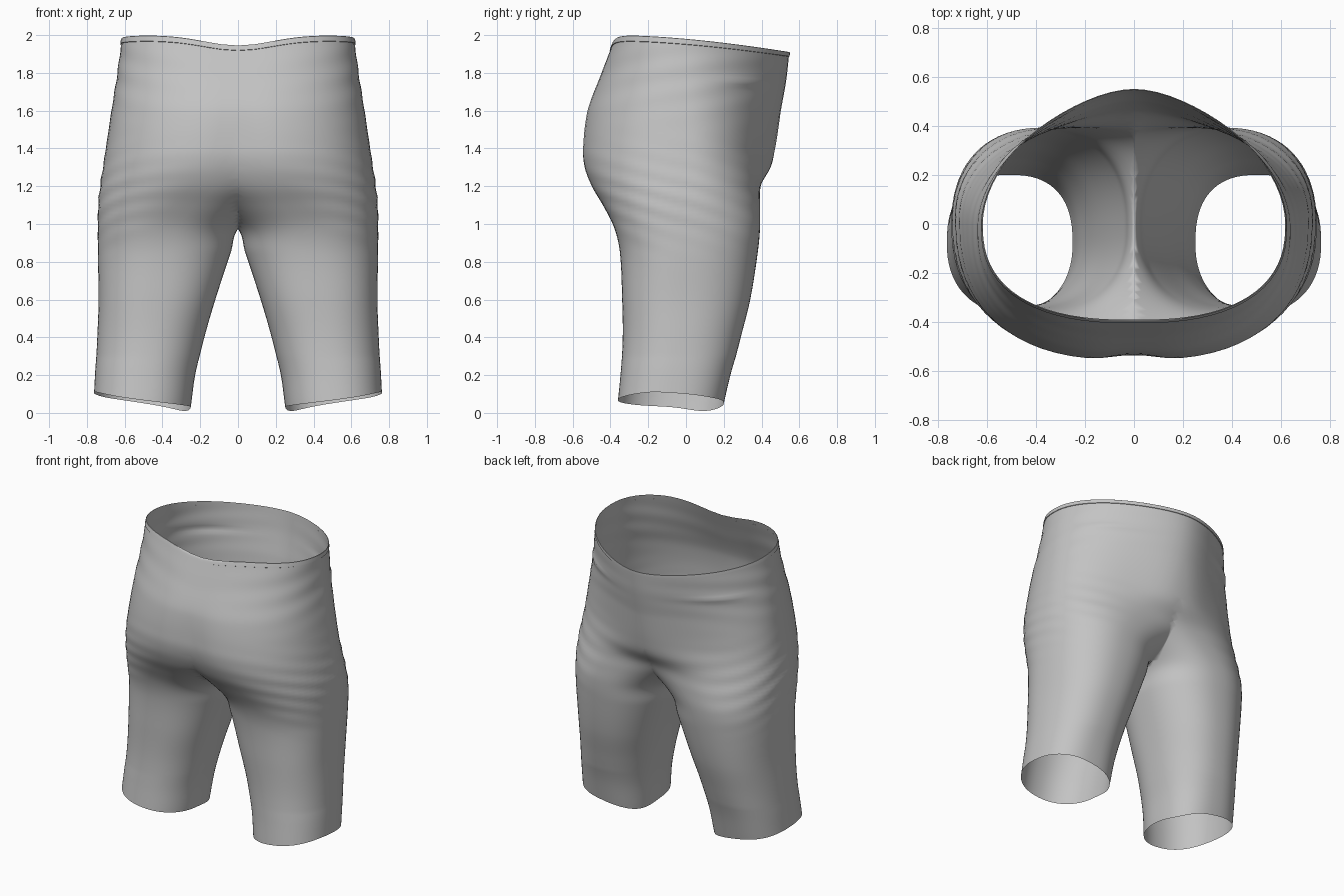
import bpy, bmesh, math

old = bpy.data.objects.get("Cube")
if old:
    bpy.data.objects.remove(old, do_unlink=True)

cloth = bpy.data.materials.new("grey cloth")
cloth.use_nodes = True
GREY = (0.55, 0.55, 0.55, 1)
cloth.diffuse_color = GREY
cloth.node_tree.nodes["Principled BSDF"].inputs["Base Color"].default_value = GREY

# One leg tube: height, inner x, outer x, front y, back y,
# front roundness, back roundness, bulge at the middle of the back.
# Higher up it grows past the middle, where it is cut and mirrored.
LEVELS = [
    (0.0, 0.25, 0.762, -0.36, 0.20, 2.2, 2.5, 0),
    (0.2, 0.225, 0.755, -0.345, 0.24, 2.2, 2.4, 0),
    (0.4, 0.178, 0.745, -0.335, 0.29, 2.2, 2.3, 0),
    (0.6, 0.12, 0.738, -0.338, 0.34, 2.3, 2.3, 0),
    (0.85, 0.038, 0.742, -0.35, 0.38, 2.3, 2.3, 0),
    (0.98, -0.005, 0.742, -0.38, 0.392, 2.4, 2.3, 0),
    (1.1, -0.17, 0.74, -0.44, 0.392, 2.4, 2.3, 0),
    (1.2, -0.38, 0.73, -0.50, 0.392, 2.4, 2.3, 0.005),
    (1.3, -0.53, 0.715, -0.54, 0.40, 2.4, 2.2, 0.05),
    (1.4, -0.62, 0.70, -0.553, 0.405, 2.4, 2.15, 0.068),
    (1.6, -0.668, 0.67, -0.53, 0.44, 2.4, 2.0, 0.062),
    (1.8, -0.64, 0.64, -0.46, 0.482, 2.4, 1.9, 0.048),
    (2.0, -0.615, 0.615, -0.39, 0.517, 2.5, 1.85, 0.03),
]


def section(z):
    """Smoothly interpolate the tube measurements at height z."""
    i = 0
    while i < len(LEVELS) - 2 and z > LEVELS[i + 1][0]:
        i += 1
    a, b = LEVELS[i], LEVELS[i + 1]
    p, n = LEVELS[max(i - 1, 0)], LEVELS[min(i + 2, len(LEVELS) - 1)]
    h = b[0] - a[0]
    t = (z - a[0]) / h
    out = []
    for k in range(1, len(a)):
        m0 = (b[k] - p[k]) / (b[0] - p[0]) * h
        m1 = (n[k] - a[k]) / (n[0] - a[0]) * h
        s = t * t * (3 - 2 * t)
        out.append(a[k] * (1 - s) + b[k] * s
                   + m0 * t * (1 - t) ** 2 - m1 * t * t * (1 - t))
    return out


def bump(v, centre, width):
    return math.exp(-((v - centre) / width) ** 2)


def power(v, p):
    return math.copysign(abs(v) ** (2 / p), v)


def waist_height(x, y):
    u = min(max((y + 0.35) / 0.9, 0), 1)
    dip = 0.055 * bump(x, 0, 0.25) if y < 0 else 0
    return 2.0 - 0.09 * u ** 1.6 - dip


def hem_height(x, y):
    u = min(max((x - 0.25) / 0.5, 0), 1)
    inner = 0.035 - 0.032 * bump(y, 0.12, 0.14)
    return inner * (1 - u) + 0.1 * u - 0.01 * u * math.sin(y * 9)


def point(angle, z, offset=0.0):
    x_in, x_out, front, back, p_front, p_back, bulge = section(z)
    cx, rx = (x_in + x_out) / 2, (x_out - x_in) / 2
    cy = -0.08 + 0.08 * min(z, 1)
    c, s = math.cos(angle), math.sin(angle)
    p = p_front if s < 0 else p_back
    # Loose cloth folds on the outer hip, and a pocket crease
    side = max(c, 0)
    fold = 0.003 * side * bump(z, 1.15, 0.2) * math.sin(z * 62 + s * 9)
    fold += 0.002 * side * bump(z, 1.8, 0.2) * math.sin(z * 45 - s * 5)
    fold += 0.007 * bump(z, 1.775, 0.02) * bump(angle, 0.75, 0.3)
    grow = offset + fold
    x = cx + (rx + grow) * power(c, p)
    y = cy + ((back - cy if s > 0 else cy - front) + grow) * power(s, p)
    # Shallow cleft down the seat, rounded belly between the groin hollows
    if s < 0:
        y += 0.02 * bump(x, 0, 0.12) * bump(z, 1.4, 0.3)
    else:
        y += bulge * bump(x, 0, 0.27) * s
    # Bend the ends to the hem and waist lines
    if z > 1.6:
        z = 1.6 + (z - 1.6) / 0.4 * (waist_height(x, y) - 1.6)
    elif z < 0.3:
        low = hem_height(x, y)
        z = low + z / 0.3 * (0.3 - low)
    return x, y, z


def make_part(name, rows, segments=72):
    """Skin rows of (height, offset), keep the +x half and mirror it."""
    bm = bmesh.new()
    rings = [[bm.verts.new(point(2 * math.pi * j / segments - math.pi, z, o))
              for j in range(segments)] for z, o in rows]
    for lower, upper in zip(rings, rings[1:]):
        for j in range(segments):
            k = (j + 1) % segments
            bm.faces.new((lower[j], lower[k], upper[k], upper[j]))
    bmesh.ops.bisect_plane(bm, geom=bm.verts[:] + bm.edges[:] + bm.faces[:],
                           dist=1e-4, plane_co=(0, 0, 0),
                           plane_no=(1, 0, 0), clear_inner=True)
    for v in bm.verts:
        if abs(v.co.x) < 2e-4:
            v.co.x = 0
    mesh = bpy.data.meshes.new(name)
    bm.to_mesh(mesh)
    bm.free()
    mesh.materials.append(cloth)
    obj = bpy.data.objects.new(name, mesh)
    bpy.context.collection.objects.link(obj)
    mirror = obj.modifiers.new("mirror", "MIRROR")
    mirror.use_clip = True
    mirror.merge_threshold = 0.0005
    for other in bpy.context.selected_objects:
        other.select_set(False)
    obj.select_set(True)
    bpy.context.view_layer.objects.active = obj
    bpy.ops.object.shade_smooth_by_angle(angle=math.radians(40))
    return obj


# Seat, hips and both legs in one open shell
ROWS = 100
make_part("shorts_body", [(2 * i / ROWS, 0) for i in range(ROWS + 1)])

# Thin folded band round the waist
make_part("waistband", [(1.968, 0.0), (1.97, 0.004), (1.985, 0.004),
                        (1.998, 0.003), (2.0, 0.0)])
